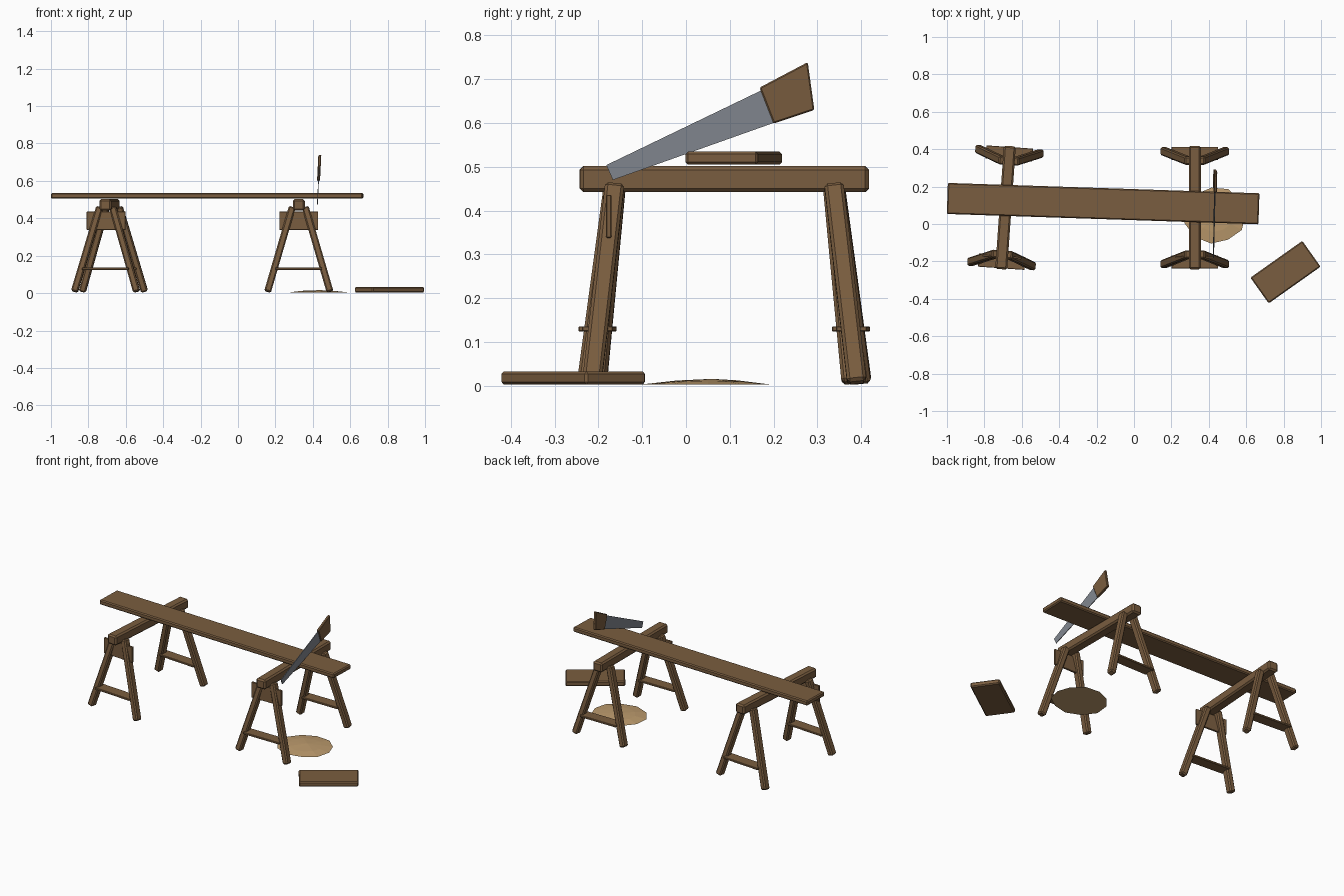
import bpy, bmesh, math, random
from mathutils import Matrix, Vector

if "Cube" in bpy.data.objects:
    bpy.data.objects.remove(bpy.data.objects["Cube"])

random.seed(4)


def material(name, rgb):
    m = bpy.data.materials.new(name)
    m.diffuse_color = (*rgb, 1)
    m.use_nodes = True
    m.node_tree.nodes["Principled BSDF"].inputs["Base Color"].default_value = m.diffuse_color
    return m


WOOD = material("brown wood", (0.195, 0.110, 0.050))
STEEL = material("grey steel", (0.225, 0.245, 0.280))
DUST = material("pale sawdust", (0.510, 0.330, 0.155))


def finish(name, bm, mat, matrix=Matrix(), bevel=0):
    bmesh.ops.recalc_face_normals(bm, faces=bm.faces)
    me = bpy.data.meshes.new(name)
    bm.to_mesh(me)
    bm.free()
    me.materials.append(mat)
    ob = bpy.data.objects.new(name, me)
    bpy.context.collection.objects.link(ob)
    ob.matrix_world = matrix
    if bevel:
        mod = ob.modifiers.new("soft edges", 'BEVEL')
        mod.width, mod.segments = bevel, 1
    return ob


def box(name, size, matrix, bevel):
    bm = bmesh.new()
    bmesh.ops.create_cube(bm, size=1)
    bmesh.ops.scale(bm, vec=size, verts=bm.verts)
    return finish(name, bm, WOOD, matrix, bevel)


def place(x, y, z, angle=0):
    return Matrix.Translation((x, y, z)) @ Matrix.Rotation(math.radians(angle), 4, 'Z')


def along(a, b):
    """Frame centred between a and b with its z axis along them."""
    z = (b - a).normalized()
    x = Vector((0, 1, 0)).cross(z).normalized()
    y = z.cross(x)
    m = Matrix((x, y, z)).transposed().to_4x4()
    m.translation = (a + b) / 2
    return m


# Two sawhorses: beam, splayed legs, rails, and a gusset at the front end
def sawhorse(side, frame):
    box(f"{side}_beam", (0.064, 0.66, 0.06), frame @ place(0, 0, 0.472), 0.009)
    for end, sy in (("front", -1), ("back", 1)):
        for hand, sx in (("left", -1), ("right", 1)):
            foot = Vector((sx * 0.167, sy * 0.3025, 0.0075))
            top = Vector((sx * 0.035, sy * 0.25, 0.460))
            box(f"{side}_{end}_{hand}_leg", (0.037, 0.044, (top - foot).length),
                frame @ along(foot, top), 0.007)
        box(f"{side}_{end}_rail", (0.25, 0.07, 0.012),
            frame @ place(0, sy * 0.29, 0.13), 0.002)
    box(f"{side}_gusset", (0.208, 0.012, 0.098), frame @ place(0, -0.264, 0.387), 0.002)


sawhorse("left", place(-0.687, 0.0875, 0, -4))
sawhorse("right", place(0.325, 0.0875, 0))

# Plank being sawn, and the offcut on the ground
box("plank", (1.667, 0.166, 0.03), place(-0.165, 0.109, 0.52, -1.9), 0.006)
box("offcut", (0.34, 0.169, 0.03), place(0.81, -0.2575, 0.018, 35.3), 0.006)


# Handsaw: flat outlines in (y, z), leaning slightly in x
def saw_part(name, outline, thick, mat, bevel=0):
    bm = bmesh.new()
    rings = []
    for s in (-0.5, 0.5):
        rings.append([bm.verts.new((0.424 + (z - 0.47) * 0.05 + s * thick, y, z))
                      for y, z in outline])
    bm.faces.new(rings[0])
    bm.faces.new(rings[1])
    n = len(outline)
    for i in range(n):
        j = (i + 1) % n
        bm.faces.new((rings[0][i], rings[0][j], rings[1][j], rings[1][i]))
    finish(name, bm, mat, bevel=bevel)


saw_part("saw_blade", [(-0.182, 0.504), (-0.167, 0.470), (0.205, 0.602), (0.177, 0.677)],
         0.004, STEEL)
saw_part("saw_handle", [(0.168, 0.681), (0.200, 0.599), (0.293, 0.630), (0.278, 0.739)],
         0.016, WOOD, 0.003)

# Low heap of sawdust
bm = bmesh.new()
sides = 11
jitter = [random.uniform(0.93, 1.04) for _ in range(sides)]
rings = []
for scale, z in ((1, 0.003), (0.6, 0.011)):
    ring = []
    for i in range(sides):
        a = 2 * math.pi * i / sides
        r = scale * jitter[i]
        dz = random.uniform(-0.002, 0.002) if scale < 1 else 0
        ring.append(bm.verts.new((0.436 + 0.168 * r * math.cos(a),
                                  0.05 + 0.154 * r * math.sin(a), z + dz)))
    rings.append(ring)
apex = bm.verts.new((0.44, 0.06, 0.016))
bm.faces.new(rings[0])
for i in range(sides):
    j = (i + 1) % sides
    bm.faces.new((rings[0][i], rings[0][j], rings[1][j], rings[1][i]))
    bm.faces.new((rings[1][i], rings[1][j], apex))
finish("sawdust_heap", bm, DUST)
